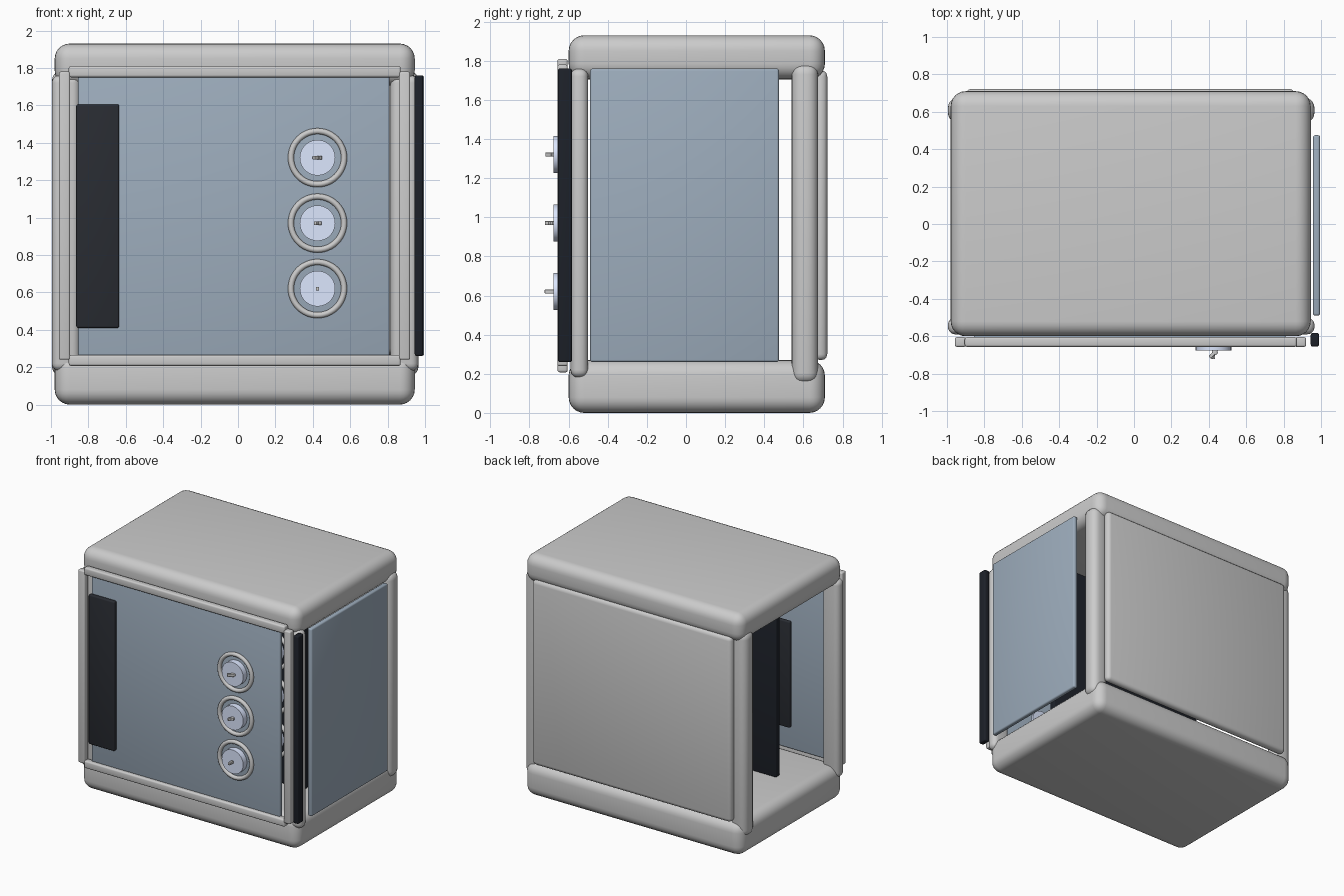
import bpy
from math import pi, radians

if "Cube" in bpy.data.objects:
    bpy.data.objects.remove(bpy.data.objects["Cube"])


def material(name, rgb):
    m = bpy.data.materials.new(name)
    m.diffuse_color = (*rgb, 1)
    m.use_nodes = True
    m.node_tree.nodes["Principled BSDF"].inputs["Base Color"].default_value = m.diffuse_color
    return m


GLASS = material("blue_glass", (0.34, 0.42, 0.51))
BLACK = material("black", (0.012, 0.015, 0.022))
CHARCOAL = material("charcoal", (0.022, 0.025, 0.032))
PALE = material("pale_blue", (0.72, 0.8, 1.0))


def finish(o, name, mat=None):
    o.name = name
    if mat:
        o.data.materials.append(mat)
    bpy.ops.object.shade_smooth_by_angle(angle=radians(35))
    return o


def block(name, x, y, z, r=0.01, mat=None, seg=3):
    """Rounded box from (min, max) pairs."""
    bpy.ops.mesh.primitive_cube_add(
        size=1, location=[(a + b) / 2 for a, b in (x, y, z)])
    o = bpy.context.object
    o.scale = [b - a for a, b in (x, y, z)]
    bpy.ops.object.transform_apply(location=False, rotation=False, scale=True)
    if r:
        b = o.modifiers.new("round", 'BEVEL')
        b.width, b.segments = r, seg
        b.limit_method = 'NONE'
        bpy.ops.object.modifier_apply(modifier="round")
    return finish(o, name, mat)


def ring(name, x, y, z):
    bpy.ops.mesh.primitive_torus_add(
        location=(x, y, z), rotation=(pi / 2, 0, 0), major_radius=0.142,
        minor_radius=0.016, major_segments=48, minor_segments=12)
    return finish(bpy.context.object, name)


def disc(name, x, y, z, depth):
    bpy.ops.mesh.primitive_cylinder_add(
        vertices=40, radius=0.095, depth=depth, location=(x, y, z),
        rotation=(pi / 2, 0, 0))
    return finish(bpy.context.object, name, PALE)


# Base and lid
block("base", (-0.98, 0.945), (-0.6, 0.71), (0, 0.27), 0.08, seg=6)
block("lid", (-0.98, 0.945), (-0.6, 0.71), (1.705, 1.93), 0.08, seg=6)

# Corner posts
for side, x in (("left", (-0.995, -0.845)), ("right", (0.815, 0.965))):
    block("front_post_" + side, x, (-0.59, -0.5), (0.18, 1.76), 0.04, seg=5)
    block("back_post_" + side, x, (0.54, 0.675), (0.15, 1.785), 0.055, seg=5)

# Back panel, the left side stays open
block("back_panel", (-0.9, 0.86), (0.655, 0.722), (0.27, 1.75), 0.03)

# Front and right glass
block("front_glass", (-0.855, 0.81), (-0.63, -0.595), (0.26, 1.76), 0.01, GLASS)
block("side_glass", (0.957, 0.995), (-0.49, 0.475), (0.26, 1.76), 0.012, GLASS)

# Front frame
for side, x in (("left", (-0.957, -0.898)), ("right", (0.86, 0.92))):
    block("frame_upright_" + side, x, (-0.657, -0.605), (0.24, 1.78), 0.01)
for level, z in (("bottom", (0.207, 0.266)), ("top", (1.75, 1.81))):
    block("frame_rail_" + level, (-0.905, 0.87), (-0.657, -0.605), z, 0.012)

# Dark door handle and edge strip
block("door_handle", (-0.865, -0.635), (-0.657, -0.62), (0.41, 1.605), 0.01, CHARCOAL)
block("edge_strip", (0.945, 0.99), (-0.655, -0.583), (0.26, 1.76), 0.01, BLACK)

# Inner control wall
block("inner_wall", (-0.72, 0.7), (-0.16, -0.11), (0.27, 1.75), 0.01, BLACK)
block("inner_screen", (-0.72, -0.5), (-0.31, -0.28), (0.6, 1.45), 0.01, CHARCOAL)

# Three dials with rings and pointers
for i, (z, lean, length) in enumerate(((0.62, 0, 0.05), (0.97, -28, 0.055), (1.32, -42, 0.06))):
    n = str(i + 1)
    ring("dial_ring_" + n, 0.425, -0.637, z)
    disc("dial_disc_" + n, 0.425, -0.627, z, 0.1)
    ring("inner_ring_" + n, 0.425, -0.175, z)
    disc("inner_disc_" + n, 0.425, -0.17, z, 0.03)
    p = block("dial_pointer_" + n, (0.416, 0.434), (-0.722, -0.722 + length), (z - 0.01, z + 0.01), 0.003)
    p.rotation_euler[2] = radians(lean)
    if lean:
        q = block("dial_pin_" + n, (0.422, 0.442), (-0.7, -0.67), (z - 0.01, z + 0.01), 0.003)
        q.rotation_euler[2] = radians(-lean)
